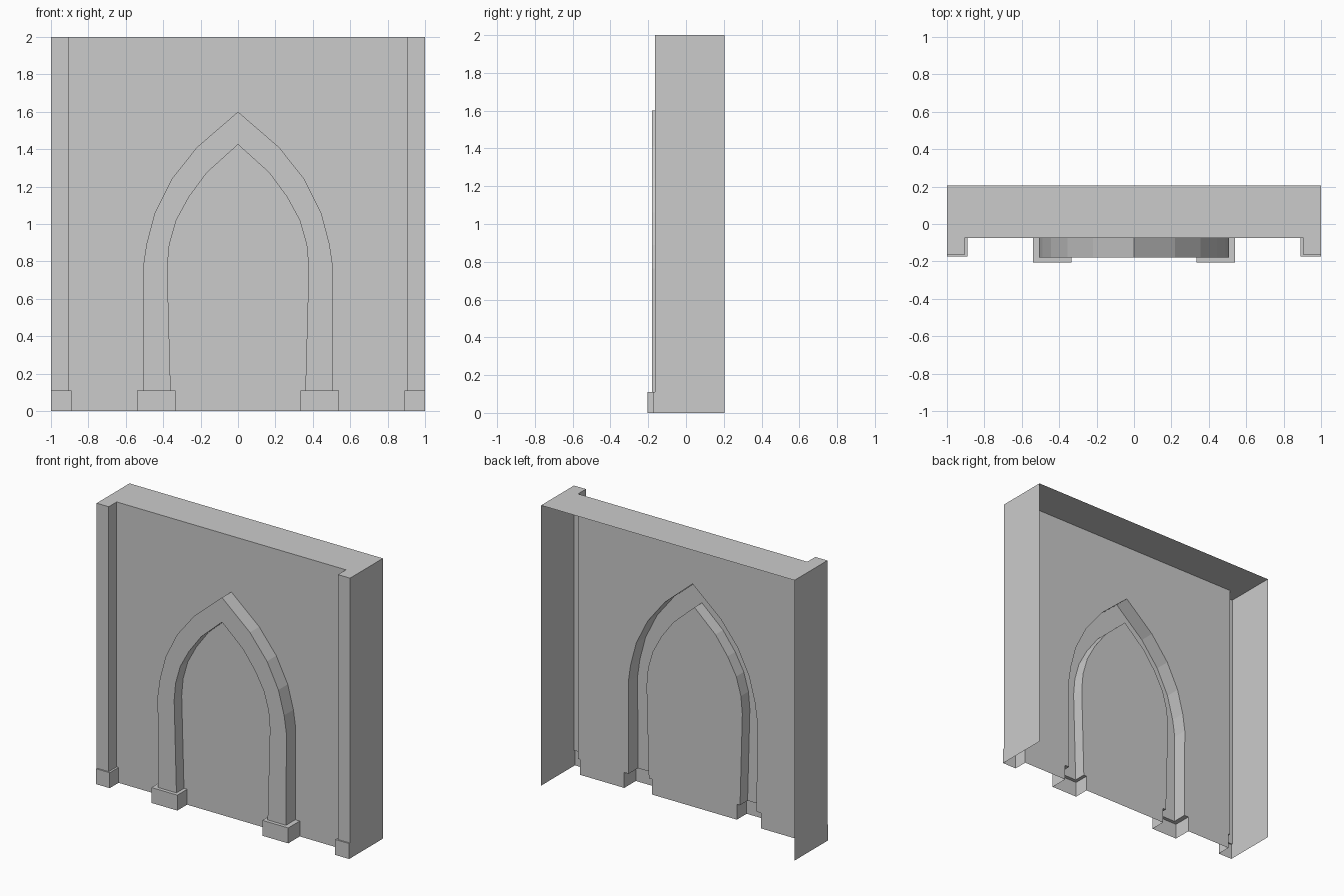
import bpy

if "Cube" in bpy.data.objects:
    bpy.data.objects.remove(bpy.data.objects["Cube"])

WALL_Y, PANEL_Y, BACK_Y = -0.075, -0.095, 0.205
ARCH_Y, BASE_Y = -0.18, -0.205
BASE_Z = 0.11

# Half arch outlines (x, z), from the base up to the point
OUTER = [(.505, .11), (.508, .765), (.49, .89), (.445, 1.06), (.355, 1.24), (.22, 1.41), (0, 1.6)]
INNER = [(.36, .11), (.378, .765), (.367, .89), (.33, 1.02), (.262, 1.145), (.166, 1.275), (0, 1.425)]


def half_object(name, verts, faces):
    """Mesh for the right half, mirrored across x = 0."""
    mesh = bpy.data.meshes.new(name)
    mesh.from_pydata(verts, [], faces)
    mesh.validate()
    obj = bpy.data.objects.new(name, mesh)
    bpy.context.collection.objects.link(obj)
    mod = obj.modifiers.new("mirror", 'MIRROR')
    mod.merge_threshold = 0.0005
    return obj


def sheet(name, points):
    return half_object(name, points, [list(range(len(points)))])


def loft(name, rows):
    """Open skin through equal-length rows of points, stacked upward."""
    n = len(rows[0])
    verts = [p for row in rows for p in row]
    faces = [(r * n + i, (r + 1) * n + i, (r + 1) * n + i + 1, r * n + i + 1)
             for r in range(len(rows) - 1) for i in range(n - 1)]
    return half_object(name, verts, faces)


def at_z(plan, z):
    return [(x, y, z) for x, y in plan]


# Raised pointed arch with its plinths, hollow behind
plinth = [(.54, WALL_Y), (.54, BASE_Y), (.335, BASE_Y), (.335, PANEL_Y)]
sections = [[(xo, WALL_Y, zo), (xo, ARCH_Y, zo), (xi, ARCH_Y, zi), (xi, PANEL_Y, zi)]
            for (xo, zo), (xi, zi) in zip(OUTER, INNER)]
loft("arch_moulding", [at_z(plinth, 0), at_z(plinth, BASE_Z)] + sections)

# Corner pilasters with base blocks and the side walls
base = [(1, BACK_Y), (1, -.175), (.89, -.175), (.89, WALL_Y)]
shaft = [(1, BACK_Y), (1, -.165), (.905, -.165), (.905, WALL_Y)]
loft("side_pilaster", [at_z(base, 0), at_z(base, BASE_Z), at_z(shaft, BASE_Z), at_z(shaft, 2)])

# Wall face around the arch
wall = [(.54, 0), (.89, 0), (.89, BASE_Z), (.905, BASE_Z), (.905, 2), (0, 2)]
wall += OUTER[::-1] + [(.54, BASE_Z)]
sheet("wall_face", [(x, WALL_Y, z) for x, z in wall])

# Blind panel inside the arch
panel = [(0, 0), (.335, 0), (.335, BASE_Z)] + INNER
sheet("arch_panel", [(x, PANEL_Y, z) for x, z in panel])

# Flat top
sheet("wall_top", at_z([(0, WALL_Y), (.905, WALL_Y), (.905, -.165), (1, -.165),
                        (1, BACK_Y), (0, BACK_Y)], 2))
